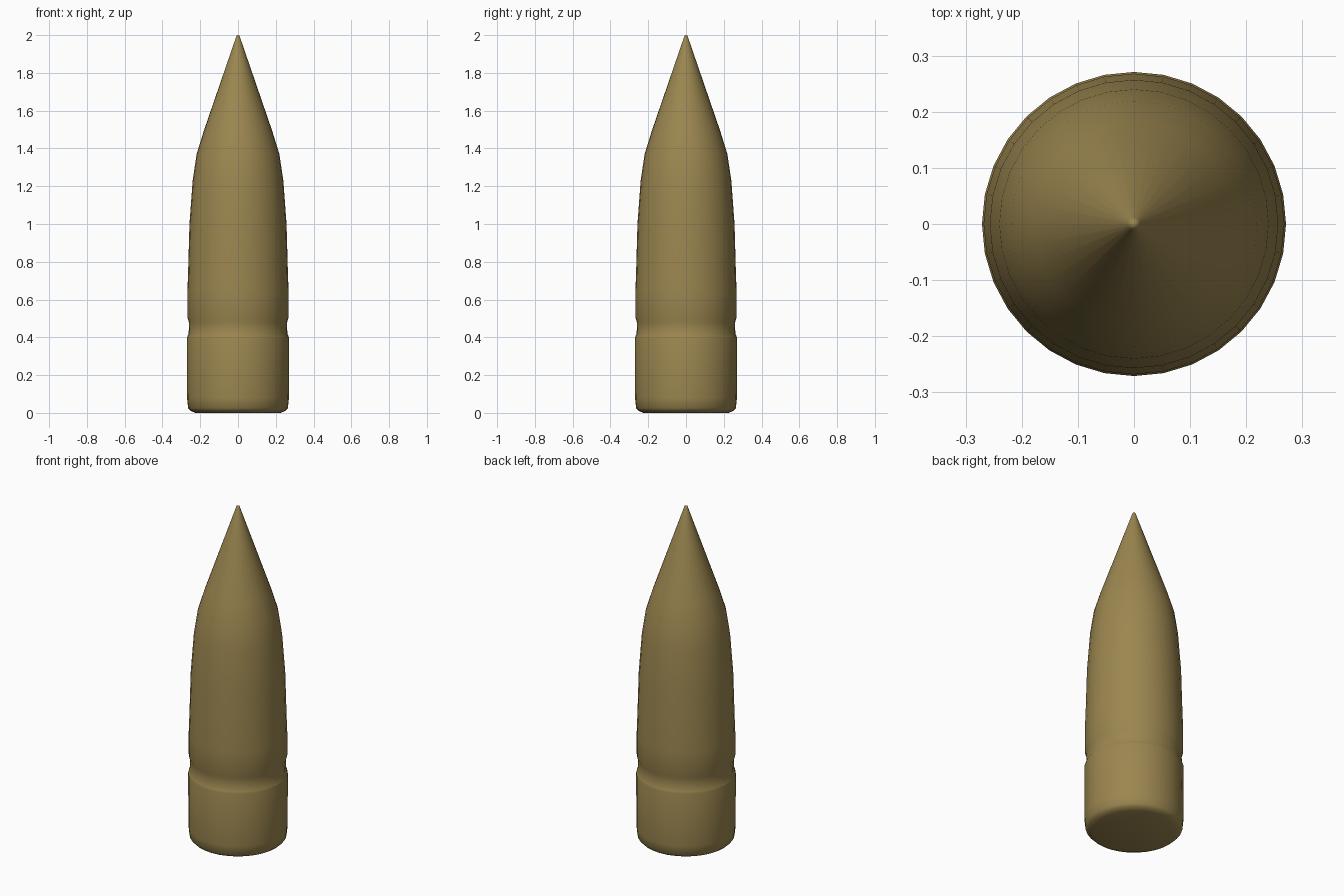
import bpy, bmesh, math

if "Cube" in bpy.data.objects:
    bpy.data.objects.remove(bpy.data.objects["Cube"])

SIDES = 32

# Half-profile (radius, height) from base to tip
PROFILE = [
    (0.225, 0.0), (0.25, 0.01), (0.264, 0.025), (0.27, 0.08), (0.271, 0.395),
    (0.268, 0.405), (0.261, 0.42), (0.26, 0.48), (0.268, 0.505),
    (0.268, 0.64), (0.264, 0.75), (0.257, 1.0), (0.24, 1.23),
    (0.219, 1.37), (0.182, 1.49), (0.012, 1.985), (0.007, 1.997),
]

bm = bmesh.new()
rings = []
for r, z in PROFILE:
    rings.append([bm.verts.new((r * math.cos(2 * math.pi * i / SIDES),
                                r * math.sin(2 * math.pi * i / SIDES), z))
                  for i in range(SIDES)])

# Side walls
for low, high in zip(rings, rings[1:]):
    for i in range(SIDES):
        j = (i + 1) % SIDES
        bm.faces.new((low[i], low[j], high[j], high[i]))

# Flat base and rounded tip
bm.faces.new(list(reversed(rings[0])))
tip = bm.verts.new((0, 0, 2.0))
for i in range(SIDES):
    bm.faces.new((rings[-1][i], rings[-1][(i + 1) % SIDES], tip))

mesh = bpy.data.meshes.new("pointed_projectile")
bm.to_mesh(mesh)
bm.free()
for p in mesh.polygons:
    p.use_smooth = True
body = bpy.data.objects.new("pointed_projectile", mesh)
bpy.context.collection.objects.link(body)

# Dull brass
brass = bpy.data.materials.new("dull_brass")
brass.diffuse_color = (0.33, 0.24, 0.08, 1)
brass.use_nodes = True
brass.node_tree.nodes["Principled BSDF"].inputs["Base Color"].default_value = brass.diffuse_color
mesh.materials.append(brass)
